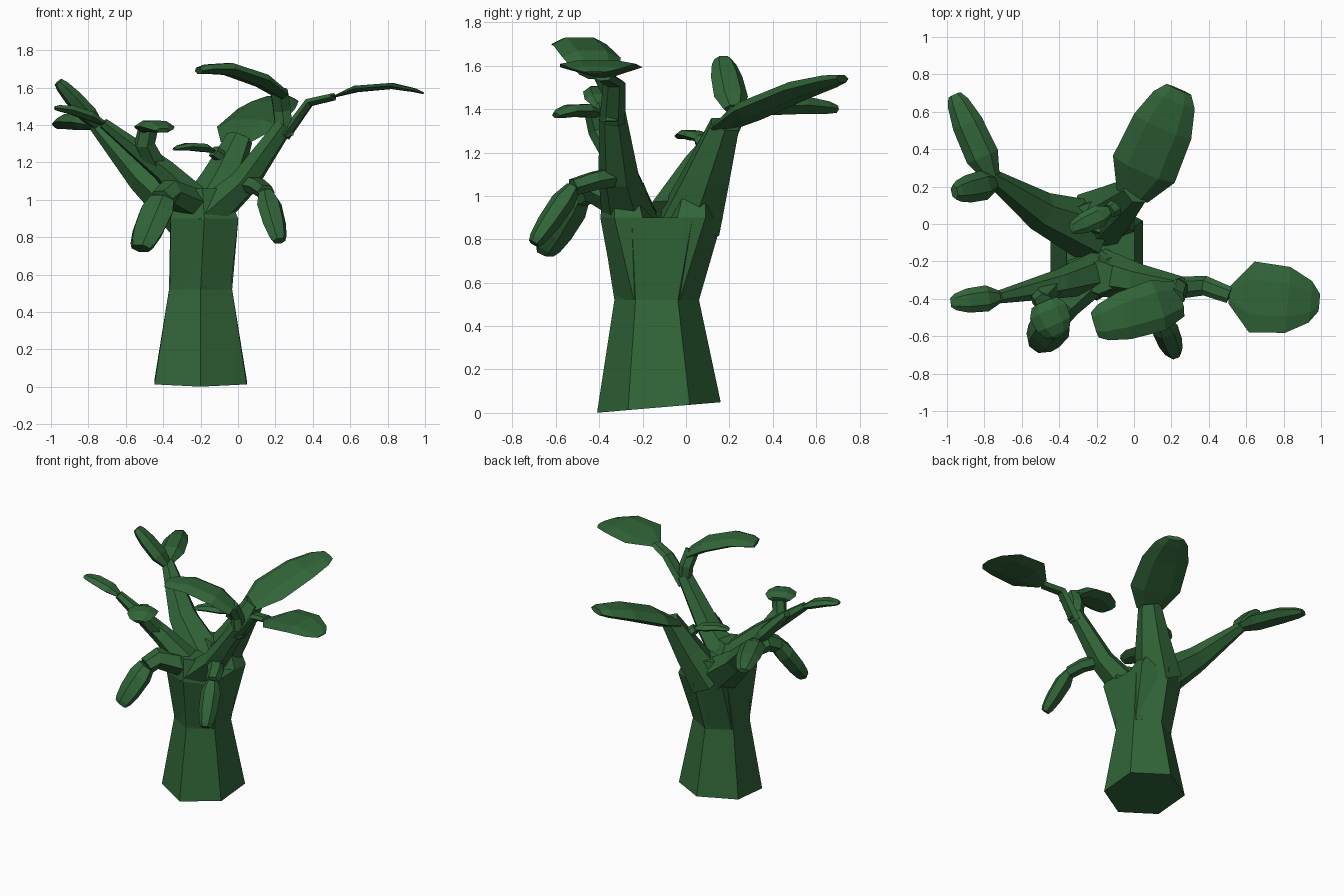
import bpy
import bmesh
import math
from mathutils import Vector

cube = bpy.data.objects.get("Cube")
if cube:
    bpy.data.objects.remove(cube, do_unlink=True)

green = bpy.data.materials.new("dark_leaf_green")
green.use_nodes = True
green.diffuse_color = (0.031, 0.13, 0.04, 1)
shader = green.node_tree.nodes["Principled BSDF"]
shader.inputs["Base Color"].default_value = green.diffuse_color
shader.inputs["Roughness"].default_value = 0.9

UP = Vector((0, 0, 1))
FRONT = Vector((0, -1, 0))
SIDES = 6


def loft(name, centres, widths, depths, level=False):
    """Flat-faced six-sided skin through the centres; level keeps rings horizontal."""
    bm = bmesh.new()
    overall = centres[-1] - centres[0]
    side = FRONT if level else overall.cross(UP)
    rings = []
    for i, centre in enumerate(centres):
        ahead = centres[min(i + 1, len(centres) - 1)]
        behind = centres[max(i - 1, 0)]
        along = UP if level else (ahead - behind).normalized()
        across = (side - along * side.dot(along)).normalized()
        normal = along.cross(across)
        ring = []
        for k in range(SIDES):
            angle = math.tau * k / SIDES
            offset = across * widths[i] * math.cos(angle) + normal * depths[i] * math.sin(angle)
            ring.append(bm.verts.new(centre + offset))
        rings.append(ring)
    for lower, upper in zip(rings, rings[1:]):
        for k in range(SIDES):
            n = (k + 1) % SIDES
            bm.faces.new((lower[k], lower[n], upper[n], upper[k]))
    bm.faces.new(rings[0])
    bm.faces.new(rings[-1])
    bmesh.ops.recalc_face_normals(bm, faces=bm.faces)
    mesh = bpy.data.meshes.new(name)
    bm.to_mesh(mesh)
    bm.free()
    mesh.materials.append(green)
    obj = bpy.data.objects.new(name, mesh)
    bpy.context.collection.objects.link(obj)
    return obj


def limb(name, start, bend, end, thick, thin, flatness=0.85):
    """Tapering branch with one bend; returns its three joints."""
    joints = [Vector(start), Vector(bend), Vector(end)]
    widths = [thick, (thick + thin) / 2, thin]
    loft(name, joints, widths, [w * flatness for w in widths])
    return joints


def leaf(name, base, tip, width, depth, arch=0.0, neck=0.4, blunt=0.35):
    """Flattened leaf that widens early; neck and blunt set how full its ends are."""
    centres, widths, depths = [], [], []
    for t, fullness in ((0, neck), (.25, 1), (.65, .93), (.9, (blunt + .93) / 2), (1, blunt)):
        rise = UP * arch * 4 * t * (1 - t)
        centres.append(Vector(base).lerp(Vector(tip), t) + rise)
        widths.append(width * fullness)
        depths.append(depth * fullness)
    loft(name, centres, widths, depths)


# Six-sided trunk, deepening towards the forks, its base rising slightly to the back
foot = Vector((-.2, -.125, .025))
waist = Vector((-.2, -.135, .52))
split = Vector((-.18, -.11, .9))
trunk = loft("trunk", [foot, waist, split], [.285, .195, .28], [.285, .195, .21], level=True)
for vert in trunk.data.vertices:
    if vert.co.z < waist.z / 2:
        vert.co.z += (vert.co.y - foot.y) * .085

# Two main forks of the trunk, leaning away from each other
for name, lean in (("front_fork", -1), ("back_fork", 1)):
    root = waist + Vector((0, lean * .02, 0))
    shoulder = Vector((-.18, -.12 + lean * .145, .9))
    crown = shoulder + Vector((-.01, lean * .02, .16))
    loft(name, [root, shoulder, crown], [.17, .13, .09], [.185, .21, .13], level=True)

# Main branches
right_branch = limb("right_branch", (-.18, -.26, .9), (.03, -.31, 1.09),
                    (.25, -.34, 1.4), thick=.13, thin=.06)
left_branch = limb("left_branch", (-.16, -.25, .92), (-.4, -.32, 1.16),
                   (-.72, -.39, 1.41), thick=.12, thin=.035)
back_left_branch = limb("back_left_branch", (-.22, -.04, .88), (-.5, .07, 1.12),
                        (-.76, .25, 1.4), thick=.17, thin=.045)
back_right_branch = limb("back_right_branch", (-.2, .02, .88), (-.09, .1, 1.1),
                         (.01, .18, 1.33), thick=.17, thin=.08)

# Short stems carrying the side leaves
fork = right_branch[2] - UP * .06
top_stem = limb("top_stem", fork, (.235, -.34, 1.48), (.22, -.39, 1.58),
                thick=.055, thin=.055)
far_right_stem = limb("far_right_stem", fork, (.38, -.33, 1.52), (.51, -.38, 1.55),
                      thick=.06, thin=.045, flatness=.5)
left_bud_stem = limb("left_bud_stem", (-.45, -.34, 1.2), (-.5, -.4, 1.3),
                     (-.48, -.42, 1.38), thick=.065, thin=.055)
low_left_stem = limb("low_left_stem", (-.24, -.3, .98), (-.37, -.43, 1.04),
                     (-.41, -.5, 1.0), thick=.1, thin=.07)
low_right_stem = limb("low_right_stem", right_branch[1], (.11, -.42, 1.07),
                      (.15, -.52, 1.04), thick=.06, thin=.05)
inner_stem = limb("inner_stem", back_right_branch[1], (-.08, .1, 1.22),
                  (-.13, .07, 1.26), thick=.06, thin=.04)

# Leaves, each growing from the end of its stem
leaf("top_leaf", (.24, -.4, 1.56), (-.21, -.54, 1.69), width=.14, depth=.04,
     arch=.06, neck=.7, blunt=.5)
leaf("far_right_leaf", far_right_stem[2], (.99, -.42, 1.57), width=.19, depth=.02,
     arch=.05, neck=.25, blunt=.25)
leaf("front_left_leaf", left_branch[2], (-.98, -.42, 1.49), width=.07, depth=.03,
     arch=.02, neck=.5)
leaf("left_bud_leaf", left_bud_stem[2], (-.4, -.6, 1.37), width=.105, depth=.035,
     arch=.02, neck=.7, blunt=.4)
leaf("low_left_leaf", low_left_stem[2], (-.52, -.65, .74), width=.11, depth=.07,
     neck=.75, blunt=.55)
leaf("low_right_leaf", low_right_stem[2], (.22, -.7, .78), width=.07, depth=.055,
     neck=.6, blunt=.5)
leaf("inner_leaf", inner_stem[2], (-.34, -.03, 1.27), width=.06, depth=.025, arch=.02)
leaf("back_right_leaf", (-.01, .15, 1.31), (.24, .72, 1.54), width=.18, depth=.05,
     arch=.03, neck=.5, blunt=.4)
leaf("back_left_leaf", back_left_branch[2], (-.96, .69, 1.4), width=.09, depth=.05,
     arch=.02, neck=.5, blunt=.4)
leaf("back_left_upright_leaf", (-.75, .22, 1.4), (-.96, .17, 1.63), width=.08, depth=.05,
     neck=.6, blunt=.5)
